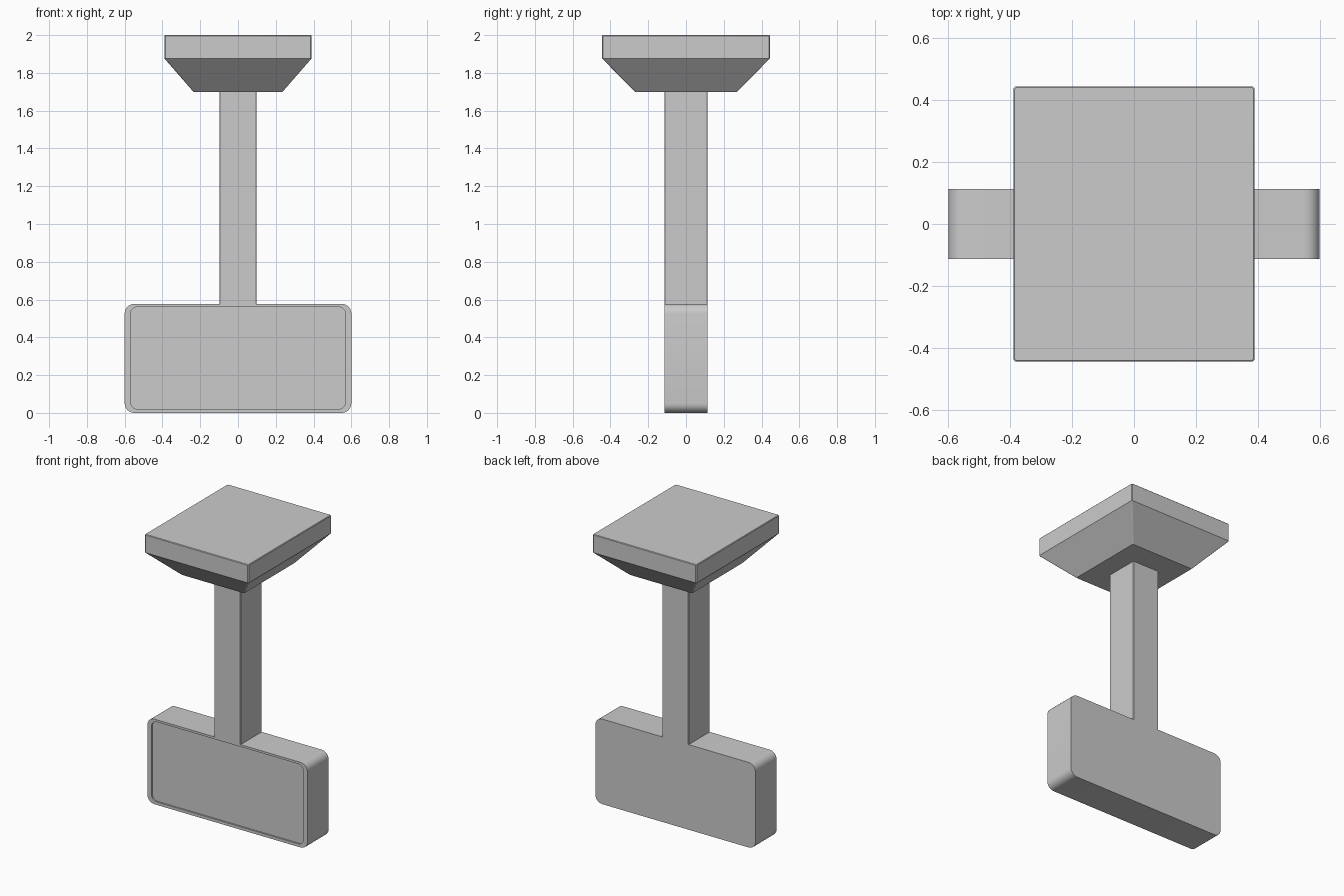
import bpy, bmesh, math

if "Cube" in bpy.data.objects:
    bpy.data.objects.remove(bpy.data.objects["Cube"])


def loft(name, loops, cap_start=True, cap_end=True):
    """Skin a stack of matching closed loops into one mesh object."""
    bm = bmesh.new()
    rings = [[bm.verts.new(p) for p in loop] for loop in loops]
    n = len(rings[0])
    for a, b in zip(rings, rings[1:]):
        for i in range(n):
            j = (i + 1) % n
            bm.faces.new((a[i], a[j], b[j], b[i]))
    if cap_start:
        bm.faces.new(rings[0][::-1])
    if cap_end:
        bm.faces.new(rings[-1])
    bmesh.ops.recalc_face_normals(bm, faces=bm.faces)
    mesh = bpy.data.meshes.new(name)
    bm.to_mesh(mesh)
    bm.free()
    obj = bpy.data.objects.new(name, mesh)
    bpy.context.collection.objects.link(obj)
    bpy.ops.object.select_all(action='DESELECT')
    obj.select_set(True)
    bpy.context.view_layer.objects.active = obj
    bpy.ops.object.shade_smooth_by_angle(angle=math.radians(30))
    return obj


def rounded(hx, z0, z1, r, y, seg=6):
    """Rounded rectangle facing the front, at depth y."""
    pts = []
    corners = [(hx - r, z1 - r), (r - hx, z1 - r), (r - hx, z0 + r), (hx - r, z0 + r)]
    for k, (cx, cz) in enumerate(corners):
        for i in range(seg + 1):
            a = math.pi / 2 * (k + i / seg)
            pts.append((cx + r * math.cos(a), y, cz + r * math.sin(a)))
    return pts


def chamfered(hx, hy, z, c):
    """Horizontal rectangle with tiny cut corners."""
    return [(hx, c - hy, z), (hx, hy - c, z), (hx - c, hy, z), (c - hx, hy, z),
            (-hx, hy - c, z), (-hx, c - hy, z), (c - hx, -hy, z), (hx - c, -hy, z)]


DEPTH = 0.113

# Sign box with a thin frame around a slightly recessed front panel
loft("sign_box", [
    rounded(0.60, 0.0, 0.577, 0.05, DEPTH),
    rounded(0.60, 0.0, 0.577, 0.05, -DEPTH),
    rounded(0.57, 0.02, 0.562, 0.04, -DEPTH),
    rounded(0.57, 0.02, 0.562, 0.04, -DEPTH + 0.01),
])

# Hanging post, flush with the sign and open where it meets its neighbours
loft("post", [chamfered(0.099, DEPTH, z, 0.003) for z in (0.577, 1.70)], False, False)

# Ceiling mount: slab with tapered underside
loft("ceiling_mount", [
    chamfered(0.236, 0.27, 1.70, 0.005),
    chamfered(0.39, 0.445, 1.877, 0.006),
    chamfered(0.39, 0.445, 1.996, 0.006),
    chamfered(0.386, 0.441, 2.0, 0.006),
])
